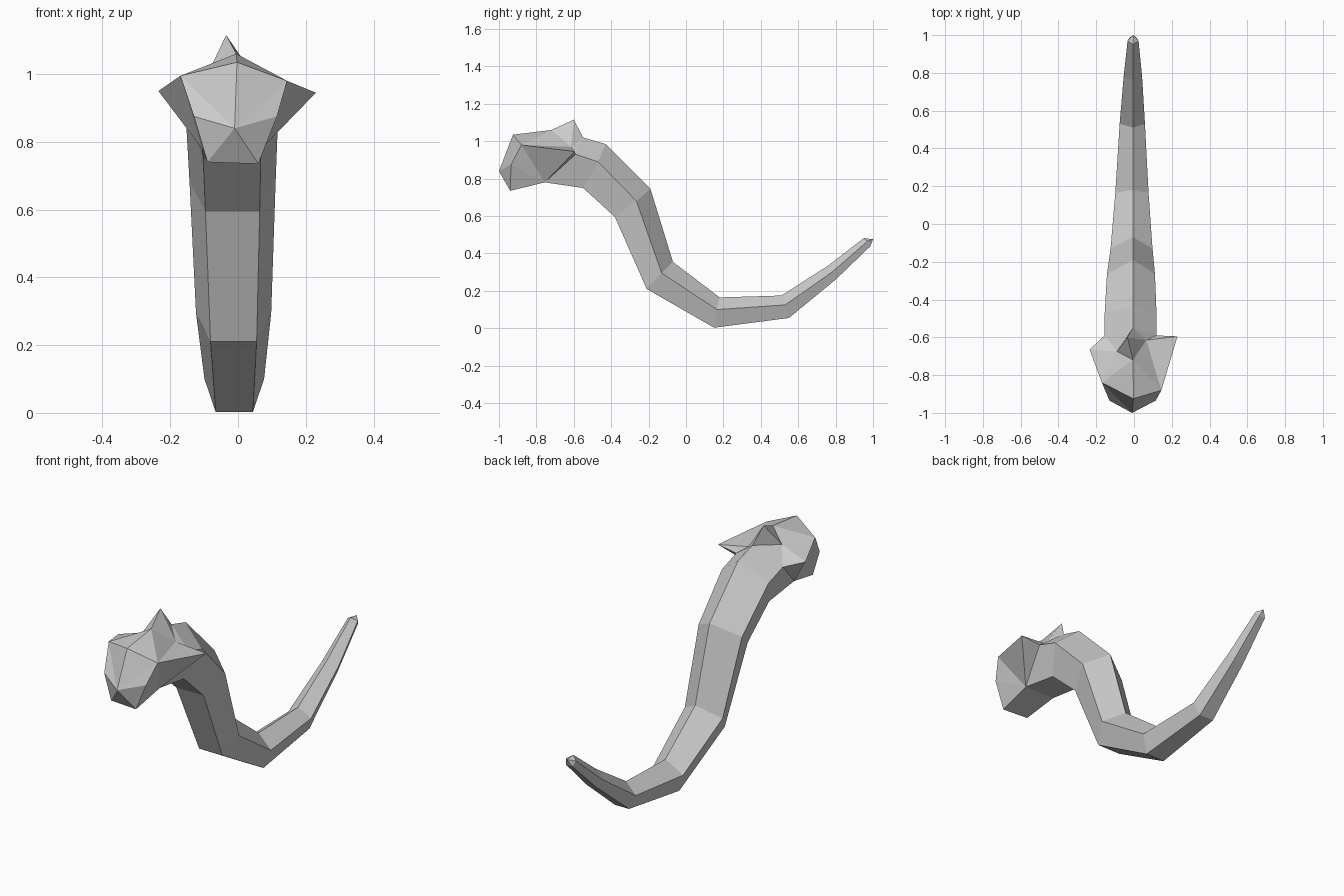
import bpy
import bmesh

cube = bpy.data.objects.get("Cube")
if cube:
    bpy.data.objects.remove(cube, do_unlink=True)

grey = bpy.data.materials.new("plain grey")
grey.use_nodes = True
colour = (0.6, 0.6, 0.6, 1)
grey.diffuse_color = colour
grey.node_tree.nodes["Principled BSDF"].inputs["Base Color"].default_value = colour


def build(name, points, faces):
    """Flat-shaded mesh from named points and faces listing those names."""
    bm = bmesh.new()
    used = {}
    for face in faces:
        for key in face:
            if key not in used:
                used[key] = bm.verts.new(points[key])
        bm.faces.new([used[key] for key in face])
    bmesh.ops.recalc_face_normals(bm, faces=bm.faces)
    mesh = bpy.data.meshes.new(name)
    bm.to_mesh(mesh)
    bm.free()
    mesh.materials.append(grey)
    obj = bpy.data.objects.new(name, mesh)
    bpy.context.collection.objects.link(obj)
    return obj


# Body stations: ridge y z, flank y z, belly y z, centre x, flank and belly half widths
stations = [
    (-.55, 1.02, -.59, .93, -.755, .78, -.018, .137, .088),
    (-.43, .985, -.47, .89, -.55, .75, -.018, .137, .085),
    (-.19, .745, -.265, .68, -.38, .595, -.016, .127, .08),
    (-.07, .355, -.13, .295, -.21, .21, -.013, .111, .068),
    (.18, .165, .165, .10, .15, .003, -.011, .088, .055),
    (.51, .175, .53, .125, .55, .055, -.009, .067, .042),
    (.76, .335, .78, .30, .80, .26, -.006, .049, .03),
    (.95, .482, .97, .465, .987, .44, -.005, .029, .018),
]
body = {}
for i, (ry, rz, fy, fz, by, bz, cx, fw, bw) in enumerate(stations):
    ring = [(-.005, ry, rz), (cx + fw, fy, fz), (cx + bw, by, bz),
            (cx - bw, by, bz), (cx - fw, fy, fz)]
    for j, p in enumerate(ring):
        body[i, j] = p
last = len(stations) - 1
body["tip"] = (-.003, 1.0, .476)

# Five-sided body and pointed tail end
faces = []
for j in range(5):
    k = (j + 1) % 5
    for i in range(last):
        faces.append([(i, j), (i, k), (i + 1, k), (i + 1, j)])
    faces.append([(last, j), (last, k), "tip"])
build("body", body, faces)

# Head points; the neck rim shares the first body station
head = {
    "forehead": (-.003, -.925, 1.035), "nose": (-.01, -1.0, .84),
    "crown": (-.005, -.72, 1.06), "ridge": body[0, 0],
    "apex": (-.035, -.60, 1.115),
    "brow_l": (.145, -.88, .98), "brow_r": (-.17, -.84, .995),
    "cheek_l": (.115, -.935, .875), "cheek_r": (-.13, -.935, .875),
    "chin_l": (.06, -.94, .735), "chin_r": (-.09, -.935, .74),
    "ear_l": (.23, -.595, .945), "ear_r": (-.235, -.665, .95),
    "temple_l": (.065, -.615, .97), "temple_r": (-.09, -.675, 1.0),
    "flank_l": body[0, 1], "flank_r": body[0, 4],
    "throat_l": body[0, 2], "throat_r": body[0, 3],
}

# Faces of one side; "+" marks a point that belongs to that side
side = """nose forehead brow+
nose brow+ cheek+
nose cheek+ chin+
forehead crown brow+
crown temple+ brow+
temple+ ear+ brow+
temple+ flank+ ear+
temple+ ridge flank+
brow+ ear+ throat+
brow+ throat+ cheek+
cheek+ throat+ chin+
ear+ flank+ throat+"""
crest = """apex crown temple+
apex temple+ ridge"""


def both_sides(text):
    return [line.replace("+", s).split() for s in ("_l", "_r")
            for line in text.splitlines()]


chin = [["nose", "chin_l", "chin_r"], ["chin_l", "throat_l", "throat_r", "chin_r"]]
build("head", head, both_sides(side) + chin)
build("head_crest", head, both_sides(crest))
